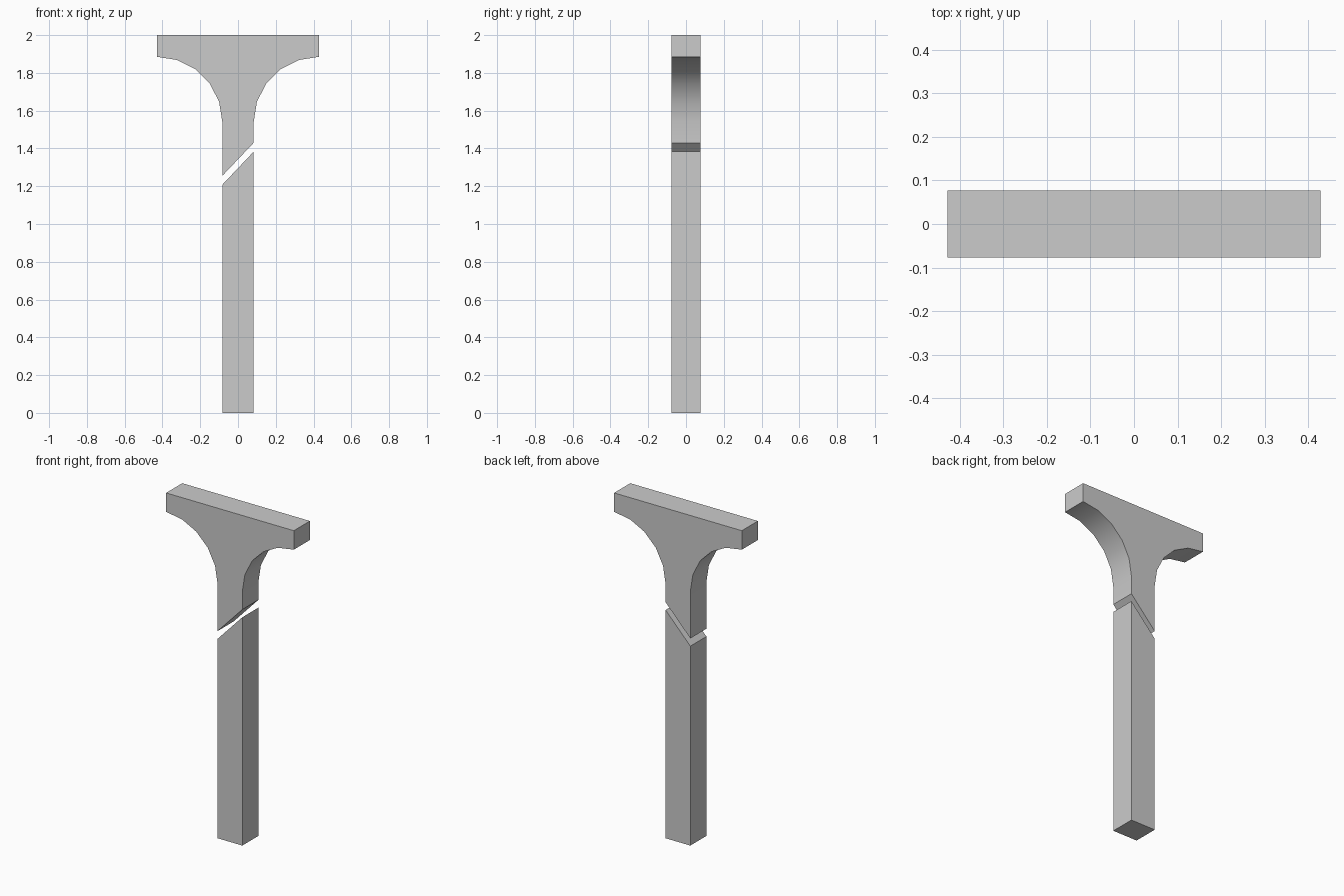
import bpy
import bmesh
from math import sin, cos, radians

cube = bpy.data.objects.get("Cube")
if cube:
    bpy.data.objects.remove(cube, do_unlink=True)

HALF_W = 0.083      # post half width
HALF_D = 0.077      # half depth of both parts
ARM = 0.428         # half length of the top bar
SPRING = 1.54       # height where the brackets begin to curve
RADIUS = ARM - HALF_W
STEPS = 5

grey = bpy.data.materials.new("plain grey")
grey.use_nodes = True
colour = (0.6, 0.6, 0.6, 1)
grey.diffuse_color = colour
grey.node_tree.nodes["Principled BSDF"].inputs["Base Color"].default_value = colour


def extrude_profile(name, profile):
    """Extrude a closed x-z outline along y."""
    bm = bmesh.new()
    face = bm.faces.new([bm.verts.new((x, -HALF_D, z)) for x, z in profile])
    result = bmesh.ops.extrude_face_region(bm, geom=[face])
    verts = [v for v in result["geom"] if isinstance(v, bmesh.types.BMVert)]
    bmesh.ops.translate(bm, verts=verts, vec=(0, 2 * HALF_D, 0))
    bmesh.ops.recalc_face_normals(bm, faces=bm.faces)
    mesh = bpy.data.meshes.new(name)
    bm.to_mesh(mesh)
    bm.free()
    mesh.materials.append(grey)
    obj = bpy.data.objects.new(name, mesh)
    bpy.context.collection.objects.link(obj)
    bpy.ops.object.select_all(action="DESELECT")
    obj.select_set(True)
    bpy.context.view_layer.objects.active = obj
    bpy.ops.object.shade_smooth_by_angle(angle=radians(30))
    return obj


# Lower post with a slanted top
extrude_profile("lower_post", [
    (-HALF_W, 0), (HALF_W, 0), (HALF_W, 1.383), (-HALF_W, 1.208)])

# Upper post with curved brackets flaring into the top bar
angles = [radians(90 * i / STEPS) for i in range(STEPS + 1)]
right_curve = [(ARM - RADIUS * cos(a), SPRING + RADIUS * sin(a)) for a in angles]
left_curve = [(-x, z) for x, z in reversed(right_curve)]
extrude_profile("bracketed_head", [
    (-HALF_W, 1.255), (HALF_W, 1.43), *right_curve,
    (ARM, 2), (-ARM, 2), *left_curve])
